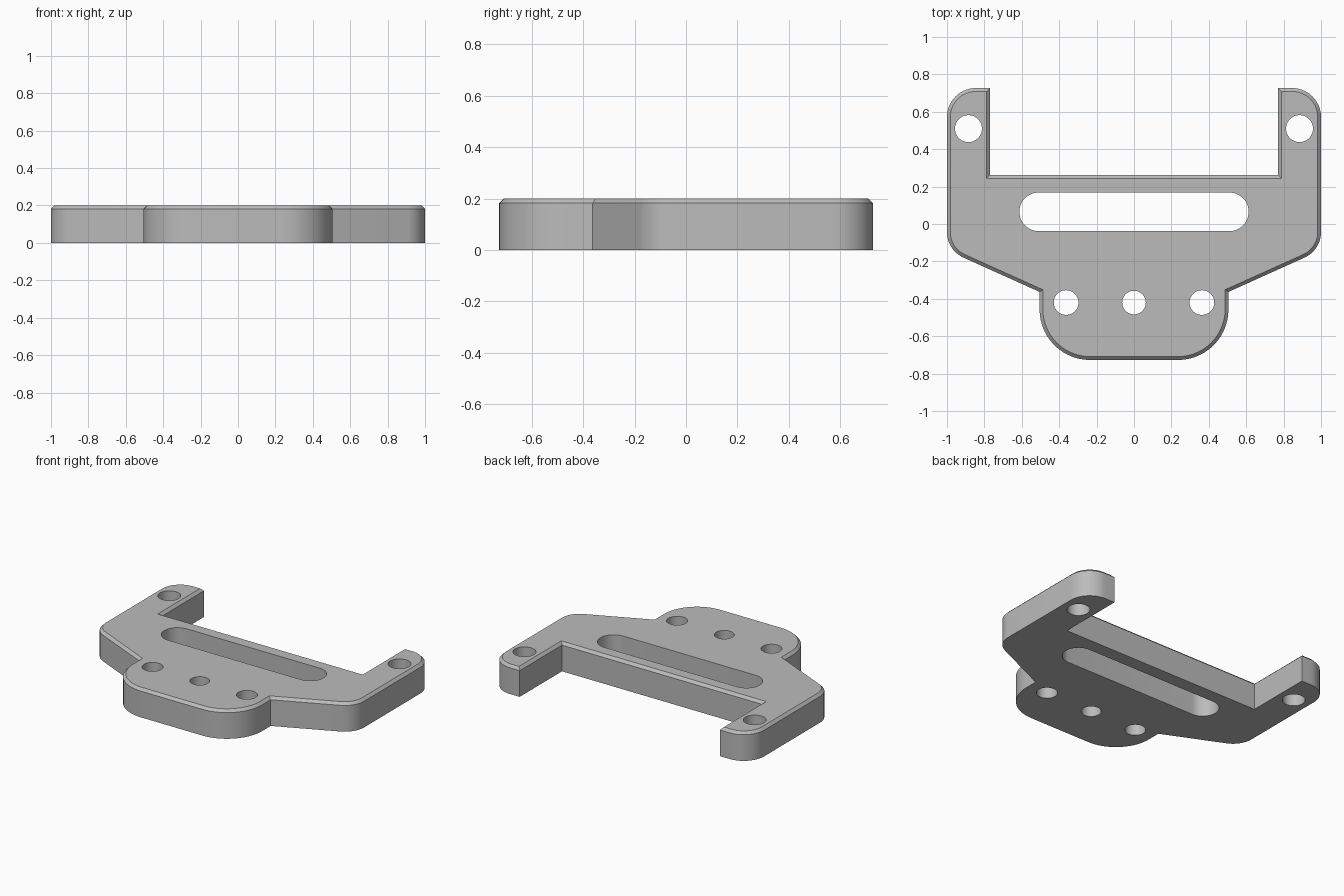
import bpy
import bmesh
from math import pi, sin, cos, tan
from mathutils import Vector

HEIGHT = 0.2
CHAMFER = 0.018

cube = bpy.data.objects.get("Cube")
if cube:
    bpy.data.objects.remove(cube, do_unlink=True)

grey = bpy.data.materials.new("plain grey")
grey.use_nodes = True
colour = (0.5, 0.5, 0.5, 1)
grey.diffuse_color = colour
grey.node_tree.nodes["Principled BSDF"].inputs["Base Color"].default_value = colour


def fillet(prev, corner, nxt, radius, steps=14):
    """Points of an arc that rounds a corner."""
    a, c, b = Vector(prev), Vector(corner), Vector(nxt)
    u, v = (a - c).normalized(), (b - c).normalized()
    half = u.angle(v) / 2
    reach = radius / tan(half)
    centre = c + (u + v).normalized() * radius / sin(half)
    start, end = c + u * reach - centre, c + v * reach - centre
    total = start.angle(end)
    pts = []
    for i in range(steps + 1):
        t = i / steps
        w = (start * sin((1 - t) * total) + end * sin(t * total)) / sin(total)
        pts.append(tuple(centre + w))
    return pts


def extrude(bm, outline, z0, z1):
    """Solid prism from a counter-clockwise outline; returns its top face."""
    base = bm.faces.new([bm.verts.new((x, y, z0)) for x, y in outline])
    made = bmesh.ops.extrude_face_region(bm, geom=[base], use_keep_orig=True)["geom"]
    top = [g for g in made if isinstance(g, bmesh.types.BMFace)][0]
    bmesh.ops.translate(bm, vec=(0, 0, z1 - z0), verts=top.verts[:])
    bmesh.ops.recalc_face_normals(bm, faces=bm.faces[:])
    return top


def to_object(bm, name):
    mesh = bpy.data.meshes.new(name)
    bm.to_mesh(mesh)
    bm.free()
    mesh.materials.append(grey)
    obj = bpy.data.objects.new(name, mesh)
    bpy.context.collection.objects.link(obj)
    return obj


def capsule(x, y, radius, half_length=0, n=24):
    """Round hole, or a slot when half_length is set."""
    pts = []
    for side, start in ((1, -pi / 2), (-1, pi / 2)):
        for i in range(n + (1 if half_length else 0)):
            a = start + pi * i / n
            pts.append((x + side * half_length + radius * cos(a), y + radius * sin(a)))
    return pts


# Half outline of the plate: x, y, corner radius
corners = [(0, -0.727, 0), (0.505, -0.727, 0.27), (0.505, -0.363, 0),
           (1, -0.14, 0.15), (1, 0.727, 0.155), (0.77, 0.727, 0), (0.77, 0.262, 0)]
half = []
for i, (x, y, r) in enumerate(corners):
    if r:
        half += fillet(corners[i - 1][:2], (x, y), corners[i + 1][:2], r)
    else:
        half.append((x, y))
outline = half + [(-x, y) for x, y in reversed(half[1:])]

# Bracket plate with a chamfered upper rim
bm = bmesh.new()
top_face = extrude(bm, outline, 0, HEIGHT)
bmesh.ops.bevel(bm, geom=top_face.edges[:], offset=CHAMFER, segments=1,
                affect='EDGES', clamp_overlap=False)
plate = to_object(bm, "bracket_plate")

# Slot, arm holes and front holes
bm = bmesh.new()
holes = [capsule(0, 0.065, 0.103, 0.51), capsule(0, -0.42, 0.063)]
for side in (-1, 1):
    holes.append(capsule(side * 0.885, 0.51, 0.072))
    holes.append(capsule(side * 0.363, -0.42, 0.066))
for hole in holes:
    extrude(bm, hole, -0.1, HEIGHT + 0.1)
cutter = to_object(bm, "hole_cutter")
cutter.hide_render = True

cut = plate.modifiers.new("holes", 'BOOLEAN')
cut.operation = 'DIFFERENCE'
cut.solver = 'EXACT'
cut.object = cutter
bpy.ops.object.select_all(action='DESELECT')
plate.select_set(True)
bpy.context.view_layer.objects.active = plate
bpy.ops.object.modifier_apply(modifier=cut.name)
bpy.data.objects.remove(cutter, do_unlink=True)
bpy.ops.object.shade_smooth_by_angle(angle=pi / 6)
